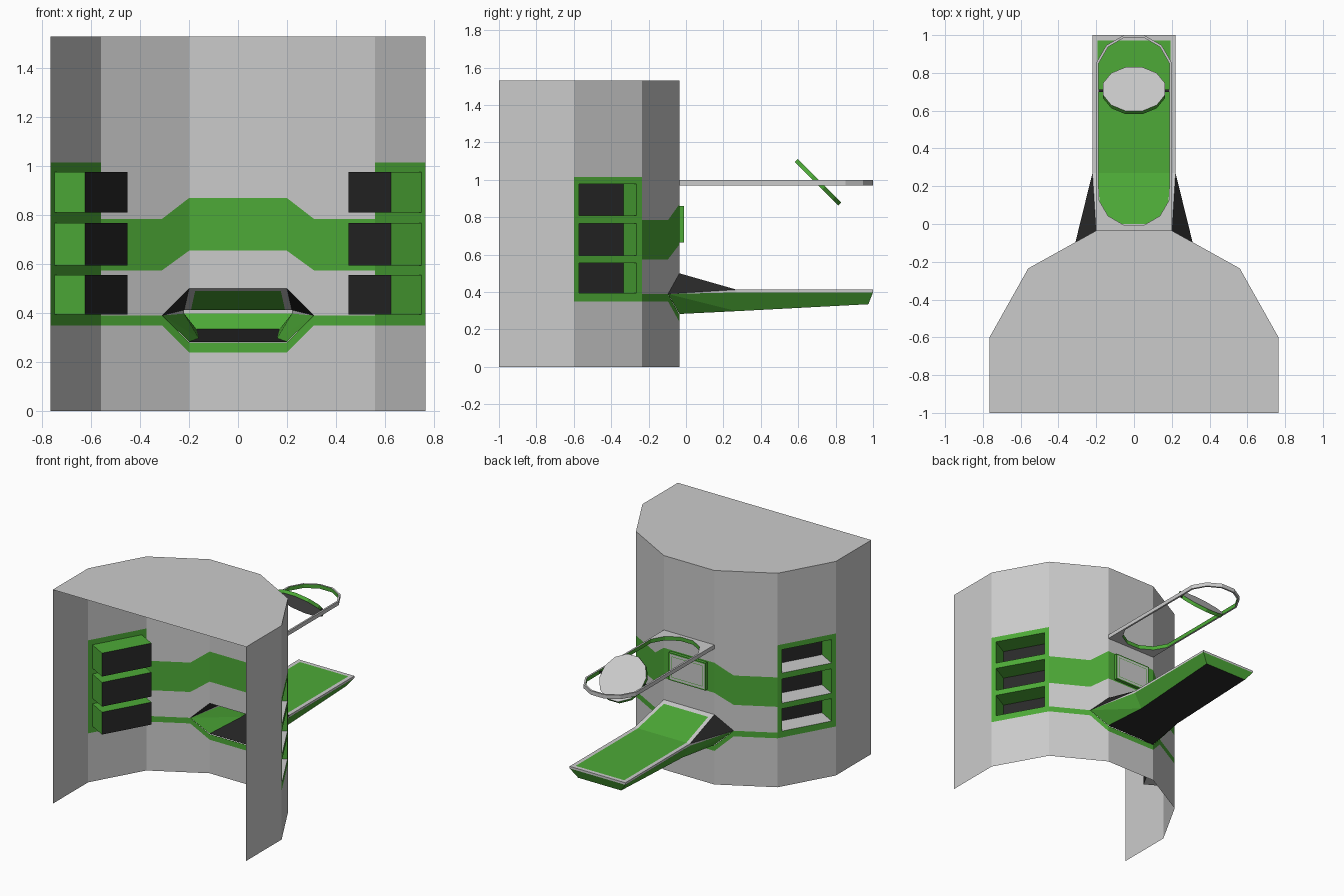
import bpy, bmesh, math
from mathutils import Vector, Matrix

if "Cube" in bpy.data.objects:
    bpy.data.objects.remove(bpy.data.objects["Cube"])

COLORS = {"grey": (0.8, 0.8, 0.8, 1), "green": (0.074, 0.40, 0.038, 1), "black": (0.022, 0.022, 0.022, 1)}
NAMES = list(COLORS)
GREY, GREEN, BLACK = range(3)
MATS = []
for n, c in COLORS.items():
    m = bpy.data.materials.new(n)
    m.diffuse_color = c
    m.use_nodes = True
    m.node_tree.nodes["Principled BSDF"].inputs["Base Color"].default_value = m.diffuse_color
    MATS.append(m)


def finish(name, bm, mirror=False):
    bmesh.ops.remove_doubles(bm, verts=bm.verts[:], dist=1e-4)
    bmesh.ops.recalc_face_normals(bm, faces=bm.faces[:])
    me = bpy.data.meshes.new(name)
    bm.to_mesh(me)
    bm.free()
    for m in MATS:
        me.materials.append(m)
    ob = bpy.data.objects.new(name, me)
    bpy.context.collection.objects.link(ob)
    if mirror:
        mod = ob.modifiers.new("mirror", "MIRROR")
        mod.use_axis[0] = True
        mod.merge_threshold = 0.0005
    return ob


def add_polys(bm, polys):
    out = []
    for col, pts in polys:
        f = bm.faces.new([bm.verts.new(p) for p in pts])
        f.material_index = col
        out.append(f)
    return out


def build(name, polys, mirror=True):
    bm = bmesh.new()
    add_polys(bm, polys)
    return finish(name, bm, mirror)


# Plan of the right half of the shell; wall points are given by (x, z)
H = 1.53
PLAN = [(0, -0.035), (0.2, -0.035), (0.56, -0.235), (0.765, -0.6)]


def wall(x, z):
    for (x0, y0), (x1, y1) in zip(PLAN, PLAN[1:]):
        if x <= x1 + 1e-6:
            return Vector((x, y0 + (y1 - y0) * (x - x0) / (x1 - x0), z))


def on_wall(col, pts):
    return col, [wall(*p) for p in pts]


def rect(col, x0, x1, z0, z1):
    return on_wall(col, [(x0, z0), (x1, z0), (x1, z1), (x0, z1)])


# Shell with green bands: each line is a (z at centre, z at sides) edge of a band
HOLES = [(0.395, 0.555), (0.595, 0.768), (0.81, 0.977)]
NX0, NX1 = 0.576, 0.75
lines = [(0, 0), (0.24, 0.35), (0.28, 0.39), (0.5, 0.39), (0.655, 0.575), (0.87, 0.785), (H, H)]
cols = [GREY, GREEN, None, GREY, GREEN, GREY]
shell = []
for col, (c0, s0), (c1, s1) in zip(cols, lines, lines[1:]):
    if col is None:                       # tray opening
        continue
    shell.append(rect(col, 0, 0.2, c0, c1))
    shell.append(on_wall(col, [(0.2, c0), (0.31, s0), (0.31, s1), (0.2, c1)]))
    shell.append(rect(col, 0.31, 0.56, s0, s1))
shell += [rect(GREY, 0.56, 0.765, 0, 0.35), rect(GREY, 0.56, 0.765, 1.015, H),
          (GREY, [(0.765, -0.6, 0), (0.765, -1, 0), (0.765, -1, H), (0.765, -0.6, H)]),
          (GREY, [(0, -1, H), (0.765, -1, H)] + [(x, y, H) for x, y in reversed(PLAN)])]
# green frame around the niches
shell += [rect(GREEN, 0.56, NX0, 0.35, 1.015), rect(GREEN, NX1, 0.765, 0.35, 1.015)]
edges = [0.35] + [z for h in HOLES for z in h] + [1.015]
for z0, z1 in zip(edges[::2], edges[1::2]):
    shell.append(rect(GREEN, NX0, NX1, z0, z1))
build("booth_shell", shell)

# Shelf niches, open to the outside and boxed into the booth
inward = Vector((-0.872, -0.49, 0)) * 0.143
for i, (z0, z1) in enumerate(HOLES):
    a, b, c, d = [wall(x, z) for x, z in ((NX0, z0), (NX1, z0), (NX1, z1), (NX0, z1))]
    A, B, C, D = [p + inward for p in (a, b, c, d)]
    build(f"shelf_niche_{i + 1}", [(BLACK, [A, B, C, D]), (GREY, [a, b, B, A]), (GREEN, [d, c, C, D]),
                                   (GREEN, [a, d, D, A]), (GREEN, [b, c, C, B])])

# Tray top: grey rim with green inner surface, sloping then flat
bm = bmesh.new()
rows = [(-0.035, 0.5, 0.2), (0.0, 0.49, 0.203), (0.27, 0.413, 0.22), (0.972, 0.413, 0.22), (1.0, 0.413, 0.22)]
polys = []
for i, ((y0, z0, w0), (y1, z1, w1)) in enumerate(zip(rows, rows[1:])):
    polys.append((GREEN if i in (1, 2) else GREY,
                  [(0, y0, z0), (w0 - 0.028, y0, z0), (w1 - 0.028, y1, z1), (0, y1, z1)]))
    polys.append((GREY, [(w0 - 0.028, y0, z0), (w0, y0, z0), (w1, y1, z1), (w1 - 0.028, y1, z1)]))
corner = wall(0.31, 0.39)
k0, k1, e0, e1 = (0.22, 0.27, 0.398), (0.22, 0.27, 0.413), (0.22, 1, 0.398), (0.22, 1, 0.413)
polys += [(GREY, [k0, e0, e1, k1]), (GREY, [corner, k0, k1]), (GREY, [e0, (0, 1, 0.398), (0, 1, 0.413), e1])]
add_polys(bm, polys)
# black cheek with thin grey border
cheek = add_polys(bm, [(GREY, [corner, k1, (0.2, -0.035, 0.5)])])
bmesh.ops.inset_individual(bm, faces=cheek, thickness=0.009)
cheek[0].material_index = BLACK
finish("tray_top", bm, True)

# Tray underside: green flanks and end, black floor
n, k, f = (0.2, -0.035, 0.283), (0.16, 0.27, 0.298), (0.17, 0.975, 0.335)
cen = [(0, p[1], p[2]) for p in (n, k, f)]
build("tray_trough", [(GREEN, [corner, k0, k]), (GREEN, [corner, k, n]), (GREEN, [k0, e0, f, k]),
                      (BLACK, [cen[0], n, k, cen[1]]), (BLACK, [cen[1], k, f, cen[2]]),
                      (GREEN, [e0, (0, 1, 0.398), cen[2], f])])


# Upper loop: flat plate with a long rounded hole lined in green
def arc(cy, r, angles):
    return [(r * math.cos(math.radians(a)), cy + r * math.sin(math.radians(a))) for a in angles]


outer = [(0, -0.035), (0.1, -0.035), (0.2, -0.035), (0.2, 0.13)] + arc(0.8, 0.207, (15, 45, 75)) + [(0, 1.0)]
low, high = arc(0.18, 0.194, (-75, -45, -15)), arc(0.8, 0.194, (15, 45, 75))
inner = [(0, low[0][1])] + low + high + [(0, high[-1][1])]
Z0, Z1 = 0.97, 0.998
loop = []
for o0, o1, i0, i1 in zip(outer, outer[1:], inner, inner[1:]):
    loop += [(GREY, [(*o0, z), (*o1, z), (*i1, z), (*i0, z)]) for z in (Z0, Z1)]
    loop += [(col, [(*p, Z0), (*q, Z0), (*q, Z1), (*p, Z1)]) for col, p, q in ((GREY, o0, o1), (GREEN, i0, i1))]
build("upper_loop", loop)

# Tilted disc hung in the loop, grey faces and green edge
tilt = Matrix.Translation((0, 0.706, 0.987)) @ Matrix.Rotation(math.radians(-45), 4, "X")
bm = bmesh.new()
bmesh.ops.create_cone(bm, cap_ends=True, segments=12, radius1=0.17, radius2=0.17, depth=0.024,
                      matrix=tilt @ Matrix.Rotation(math.radians(15), 4, "Z"))
for face in bm.faces:
    face.material_index = GREY if len(face.verts) > 4 else GREEN
disc = finish("tilted_disc", bm)

# Pivot pegs
bm = bmesh.new()
bmesh.ops.create_cube(bm, size=1, matrix=Matrix.Translation((0.175, 0.706, 0.985)) @ Matrix.Diagonal((0.03, 0.012, 0.012, 1)))
for face in bm.faces:
    face.material_index = BLACK
finish("disc_pivot", bm, True)

# Framed panel on the back of the shell
bm = bmesh.new()
bmesh.ops.create_cube(bm, size=1, matrix=Matrix.Translation((0, -0.023, 0.763)) @ Matrix.Diagonal((0.29, 0.022, 0.196, 1)))
bm.normal_update()
for face in bm.faces:
    face.material_index = GREEN
front = [max(bm.faces, key=lambda q: q.calc_center_median().y)]
for t, col in ((0.012, GREY), (0.02, GREEN), (0.005, GREY)):
    bmesh.ops.inset_individual(bm, faces=front, thickness=t)
    front[0].material_index = col
finish("back_panel", bm)
